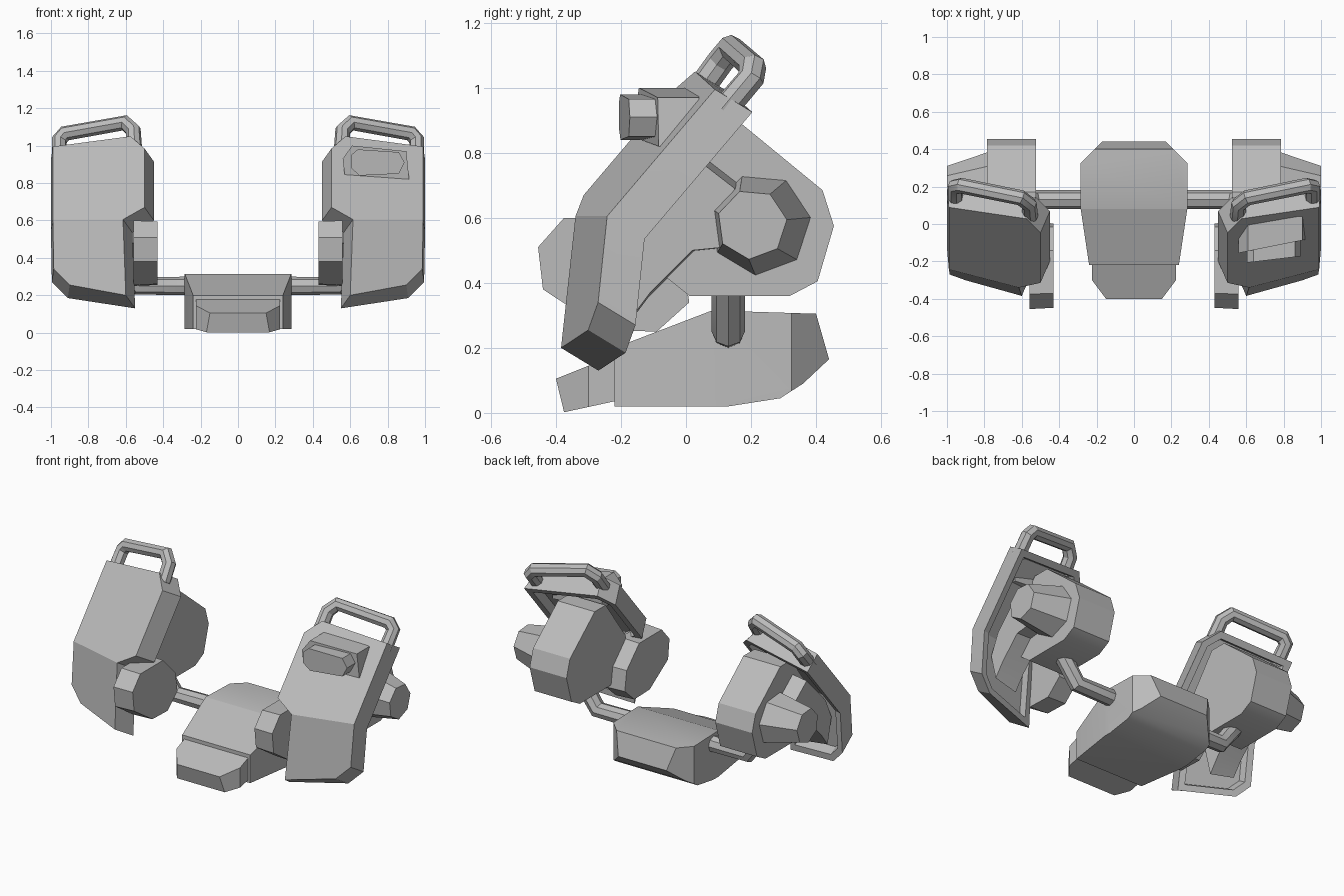
import bpy
import bmesh
import math
from mathutils import Vector

cube = bpy.data.objects.get("Cube")
if cube:
    bpy.data.objects.remove(cube, do_unlink=True)

grey = bpy.data.materials.new("plain grey")
grey.use_nodes = True
colour = (0.5, 0.5, 0.5, 1)
grey.diffuse_color = colour
grey.node_tree.nodes["Principled BSDF"].inputs["Base Color"].default_value = colour


def finish(name, mesh):
    """Give a mesh its material and shading, and place it in the scene."""
    mesh.materials.clear()
    mesh.materials.append(grey)
    mesh.shade_smooth()
    mesh.set_sharp_from_angle(angle=math.radians(28))
    obj = bpy.data.objects.new(name, mesh)
    bpy.context.collection.objects.link(obj)
    return obj


def from_bmesh(name, bm):
    bmesh.ops.recalc_face_normals(bm, faces=bm.faces[:])
    mesh = bpy.data.meshes.new(name)
    bm.to_mesh(mesh)
    bm.free()
    return finish(name, mesh)


def loft(first, second):
    """Closed solid between two loops with equal point counts."""
    bm = bmesh.new()
    a = [bm.verts.new(p) for p in first]
    b = [bm.verts.new(p) for p in second]
    bm.faces.new(a)
    bm.faces.new(b)
    for i in range(len(a)):
        j = (i + 1) % len(a)
        bm.faces.new((a[i], a[j], b[j], b[i]))
    return bm


def side_loop(profile, x, scale=1.0):
    """Place a (y, z) profile at x, scaled about its own middle."""
    cy = sum(p[0] for p in profile) / len(profile)
    cz = sum(p[1] for p in profile) / len(profile)
    return [(x, cy + (y - cy) * scale, cz + (z - cz) * scale) for y, z in profile]


def trim(bm, start, end):
    """Cut both sides along a plan line, keeping the part nearest the middle."""
    for sx in (1, -1):
        line = Vector((sx * (end[0] - start[0]), end[1] - start[1], 0))
        normal = Vector((line.y, -line.x, 0))
        if normal.x * sx < 0:
            normal = -normal
        cut = bmesh.ops.bisect_plane(
            bm, geom=bm.verts[:] + bm.edges[:] + bm.faces[:],
            plane_co=(sx * start[0], start[1], 0), plane_no=normal, clear_outer=True)
        rim = [g for g in cut["geom_cut"] if isinstance(g, bmesh.types.BMEdge)]
        bmesh.ops.contextual_create(bm, geom=rim)


def tube(name, points, radius):
    """Round rod along a path."""
    curve = bpy.data.curves.new(name, "CURVE")
    curve.dimensions = "3D"
    curve.bevel_depth = radius
    curve.bevel_resolution = 2
    curve.use_fill_caps = True
    spline = curve.splines.new("POLY")
    spline.points.add(len(points) - 1)
    for point, co in zip(spline.points, points):
        point.co = (*co, 1)
    helper = bpy.data.objects.new(name + " path", curve)
    bpy.context.collection.objects.link(helper)
    graph = bpy.context.evaluated_depsgraph_get()
    mesh = bpy.data.meshes.new_from_object(helper.evaluated_get(graph))
    bpy.data.objects.remove(helper, do_unlink=True)
    return finish(name, mesh)


def flip(points, sx):
    return [(sx * x, y, z) for x, y, z in points]


# Pelvis block, tapered forward and with clipped rear corners
pelvis = [(-0.22, 0.02), (-0.22, 0.2), (0.08, 0.315), (0.4, 0.305),
          (0.44, 0.165), (0.36, 0.09), (0.29, 0.045), (0.13, 0.02)]
bm = loft(side_loop(pelvis, -0.285), side_loop(pelvis, 0.285))
trim(bm, (0.24, -0.22), (0.285, 0.08))
trim(bm, (0.28, 0.33), (0.17, 0.44))
from_bmesh("pelvis", bm)

# Front flap
flap = [(-0.4, 0.105), (-0.375, 0.002), (-0.2, 0.04), (-0.2, 0.185)]
bm = loft(side_loop(flap, -0.225), side_loop(flap, 0.225))
trim(bm, (0.225, -0.3), (0.15, -0.4))
from_bmesh("front_flap", bm)

CREASE = 0.605


def front_y(x, z):
    """Depth of the bent and outward turned armour face."""
    slope = 0.85 if z > CREASE else 0.1
    return -0.34 + 0.26 * (x - 0.615) + slope * (z - CREASE)


def armour(name, sx):
    """Bent plate with a hollow back; upper and lower panels share the crease."""
    outline = [(0.615, CREASE), (0.5, 0.67), (0.5, 0.985), (0.575, 1.05), (0.99, 0.995),
               (0.99, CREASE), (0.985, 0.34), (0.9, 0.255), (0.6, 0.2)]
    front, back = [], []
    for x, z in outline:
        y = front_y(x, z)
        front.append((x, y, z))
        back.append((x + (0.01 if x > 0.8 else -0.05), y + 0.115, z - 0.07))
    bm = bmesh.new()
    f = [bm.verts.new(p) for p in flip(front, sx)]
    b = [bm.verts.new(p) for p in flip(back, sx)]
    backs = []
    for ring in (f, b):
        upper = bm.faces.new(ring[:6])
        lower = bm.faces.new([ring[0]] + ring[5:])
        backs = [upper, lower]
    for i in range(len(f)):
        j = (i + 1) % len(f)
        bm.faces.new((f[i], f[j], b[j], b[i]))
    bmesh.ops.recalc_face_normals(bm, faces=bm.faces[:])
    bmesh.ops.inset_region(bm, faces=backs, thickness=0.04, use_even_offset=True)
    hollow = list({v for face in backs for v in face.verts})
    rim = bmesh.ops.extrude_face_region(bm, geom=backs)
    moved = [g for g in rim["geom"] if isinstance(g, bmesh.types.BMVert)]
    bmesh.ops.delete(bm, geom=[g for g in backs if g.is_valid], context="FACES_ONLY")
    bmesh.ops.translate(bm, verts=moved, vec=(0, -0.05, 0.03))
    from_bmesh(name, bm)


housing = [(0.06, 0.89), (0.17, 0.89), (0.42, 0.685), (0.455, 0.575), (0.405, 0.405),
           (0.32, 0.36), (0.01, 0.36), (-0.14, 0.48), (-0.14, 0.62)]
disc = [(-0.455, 0.51), (-0.375, 0.6), (-0.14, 0.6), (-0.01, 0.47), (0.01, 0.34),
        (-0.09, 0.25), (-0.25, 0.255), (-0.44, 0.38)]
arm = [(0.04, 0.775), (0.15, 0.69), (0.12, 0.51), (0.02, 0.5),
       (-0.11, 0.37), (-0.17, 0.29), (-0.21, 0.45), (-0.15, 0.58)]
handle = [(0.555, 0.04, 0.99), (0.56, 0.105, 1.08), (0.605, 0.14, 1.122),
          (0.925, 0.205, 1.065), (0.955, 0.2, 1.03), (0.955, 0.115, 0.93)]
rod = [(0.2, 0.13, 0.25), (0.53, 0.13, 0.25), (0.64, 0.13, 0.4)]


def heptagon(x, y, z, radius):
    turns = [math.tau * (i + 0.15) / 7 for i in range(7)]
    return [(x, y + radius * math.cos(t), z + radius * math.sin(t)) for t in turns]


# Paired parts, one set per side
for side, sx in (("left", 1), ("right", -1)):
    armour(side + "_armour_plate", sx)
    solids = {
        "housing": (side_loop(housing, 0.525), side_loop(housing, 0.785)),
        "inner_disc": (side_loop(disc, 0.43, 0.97), side_loop(disc, 0.56)),
        "plate_arm": (side_loop(arm, 0.72, 1.12), side_loop(arm, 0.88)),
        "hub_cone": (heptagon(0.78, 0.228, 0.58, 0.158), heptagon(1.0, 0.203, 0.58, 0.108)),
    }
    for part, (inner, outer) in solids.items():
        from_bmesh(side + "_" + part, loft(flip(inner, sx), flip(outer, sx)))
    tube(side + "_handle", flip(handle, sx), 0.042)
    tube(side + "_hip_rod", flip(rod, sx), 0.051)

# Lamp on the left plate: casing, then lens block
casing = [(0.56, 0.93), (0.61, 1.0), (0.9, 0.97), (0.915, 0.82), (0.57, 0.845)]
bm = loft([(x, -0.155 + 0.2 * (x - 0.56), z) for x, z in casing],
          [(x, 0.04, z) for x, z in casing])
from_bmesh("lamp_casing", bm)
lens = [(0.605, 0.95), (0.64, 0.98), (0.86, 0.965), (0.89, 0.91),
        (0.86, 0.85), (0.65, 0.84), (0.605, 0.88)]
bm = loft([(x, -0.205 + 0.12 * (x - 0.62), z) for x, z in lens],
          [(x, -0.08, z) for x, z in lens])
from_bmesh("lamp_lens", bm)
